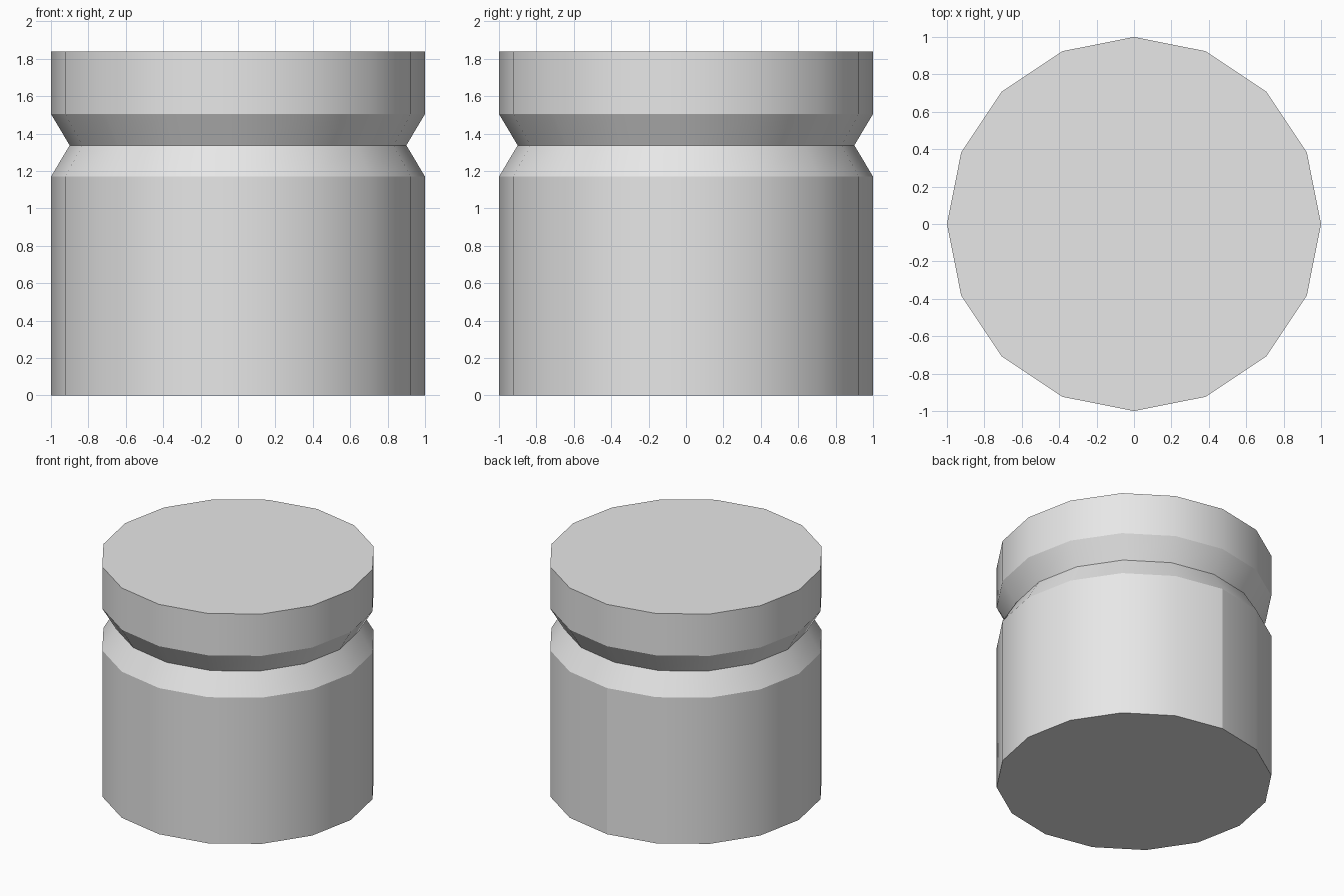
import bpy, bmesh, math

cube = bpy.data.objects.get("Cube")
if cube:
    bpy.data.objects.remove(cube)

SIDES = 16
# Radius and height of each ring, from base to top
PROFILE = [(1.0, 0.0), (1.0, 1.17), (0.9, 1.337), (1.0, 1.505), (1.0, 1.84)]

# Plain grey material
grey = bpy.data.materials.new("light grey")
grey.use_nodes = True
colour = (0.8, 0.8, 0.8, 1.0)
grey.diffuse_color = colour
grey.node_tree.nodes["Principled BSDF"].inputs["Base Color"].default_value = colour

# Grooved drum: stacked rings, bridged, with flat caps
bm = bmesh.new()
rings = []
for radius, z in PROFILE:
    angles = [math.tau * i / SIDES for i in range(SIDES)]
    rings.append([bm.verts.new((radius * math.cos(a), radius * math.sin(a), z))
                  for a in angles])
for low, high in zip(rings, rings[1:]):
    for i in range(SIDES):
        j = (i + 1) % SIDES
        bm.faces.new((low[i], low[j], high[j], high[i]))
bm.faces.new(reversed(rings[0]))
bm.faces.new(rings[-1])
bm.normal_update()

# Smooth around the drum, crisp at the rims and groove
for face in bm.faces:
    face.smooth = True
for edge in bm.edges:
    edge.smooth = edge.calc_face_angle() < math.radians(30)

# Seam down the back of the lower body
back = SIDES // 4
bm.edges.get((rings[0][back], rings[1][back])).smooth = False

mesh = bpy.data.meshes.new("grooved_drum")
bm.to_mesh(mesh)
bm.free()
mesh.materials.append(grey)
drum = bpy.data.objects.new("grooved_drum", mesh)
bpy.context.collection.objects.link(drum)
